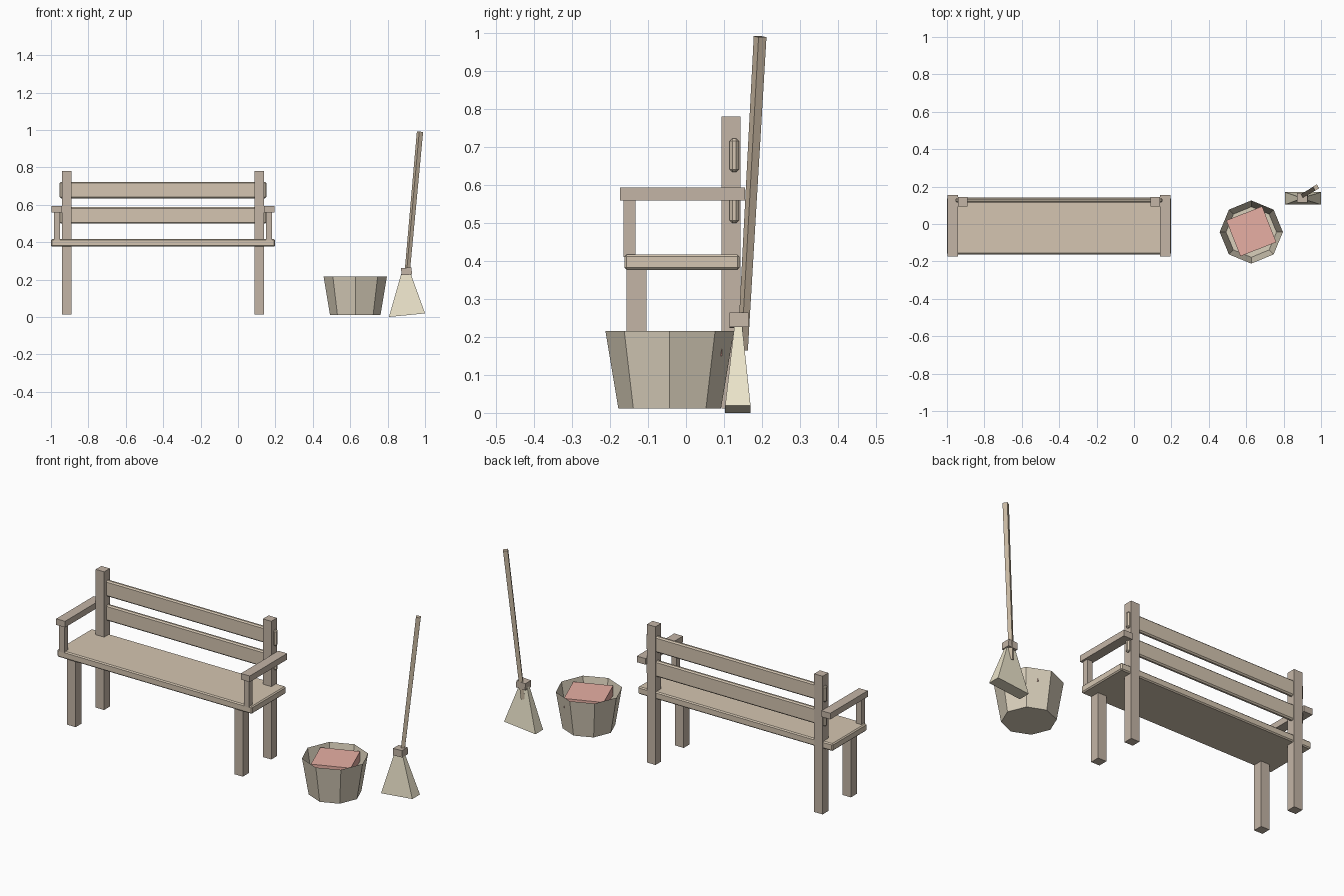
import bpy, bmesh, math
from mathutils import Vector, Matrix

if "Cube" in bpy.data.objects:
    bpy.data.objects.remove(bpy.data.objects["Cube"])


def material(name, rgb):
    m = bpy.data.materials.new(name)
    m.diffuse_color = (*rgb, 1)
    m.use_nodes = True
    m.node_tree.nodes["Principled BSDF"].inputs["Base Color"].default_value = m.diffuse_color
    return m


PLANK = material("plank_wood", (0.66, 0.56, 0.44))
POST = material("post_wood", (0.55, 0.46, 0.38))
HANDLE = material("handle_wood", (0.58, 0.48, 0.36))
BUCKET = material("bucket_wood", (0.70, 0.63, 0.50))
STRAW = material("straw", (0.84, 0.78, 0.60))
RED = material("red", (0.80, 0.43, 0.37))


def finish(name, bm, mat):
    bmesh.ops.recalc_face_normals(bm, faces=bm.faces)
    me = bpy.data.meshes.new(name)
    bm.to_mesh(me)
    bm.free()
    me.materials.append(mat)
    ob = bpy.data.objects.new(name, me)
    bpy.context.collection.objects.link(ob)
    return ob


def box(name, x, y, z, mat, bevel=0):
    """Box from (min, max) ranges on each axis, optionally chamfered."""
    bm = bmesh.new()
    bmesh.ops.create_cube(bm, size=1)
    for v in bm.verts:
        v.co = [r[0] if c < 0 else r[1] for c, r in zip(v.co, (x, y, z))]
    if bevel:
        bmesh.ops.bevel(bm, geom=bm.edges[:], offset=bevel, segments=1,
                        affect='EDGES')
    return finish(name, bm, mat)


def loft(name, rings, mat, cap_top=True):
    """Skin between two rings of points, bottom first."""
    bm = bmesh.new()
    lo, hi = [[bm.verts.new(p) for p in r] for r in rings]
    n = len(lo)
    for i in range(n):
        j = (i + 1) % n
        bm.faces.new((lo[i], lo[j], hi[j], hi[i]))
    bm.faces.new(lo[::-1])
    if cap_top:
        bm.faces.new(hi)
    return finish(name, bm, mat)


# Bench: seat and back slats
MID = -0.401
box("seat", (-1.0, 0.198), (-0.162, 0.141), (0.376, 0.417), PLANK, 0.006)
box("upper_back_slat", (-0.954, 0.152), (0.115, 0.139), (0.634, 0.722), PLANK, 0.007)
box("lower_back_slat", (-0.954, 0.152), (0.115, 0.139), (0.499, 0.587), PLANK, 0.007)

# Bench: legs, posts and arms, mirrored about the bench middle
for side, s in (("left", -1), ("right", 1)):
    def span(a, b):
        return tuple(sorted((MID + s * a, MID + s * b)))
    box(side + "_back_post", span(0.488, 0.540), (0.094, 0.144), (0.012, 0.78), POST)
    box(side + "_front_leg", span(0.488, 0.540), (-0.156, -0.104), (0.012, 0.39), POST)
    box(side + "_armrest", span(0.541, 0.595), (-0.174, 0.155), (0.559, 0.593), POST)
    box(side + "_arm_support", span(0.552, 0.584), (-0.164, -0.133), (0.41, 0.565), POST)


# Bucket: open eight-sided shell with a red block inside
BX, BY = 0.627, -0.043


def octagon(r, z):
    return [(BX + r * math.cos(k * math.pi / 4), BY + r * math.sin(k * math.pi / 4), z)
            for k in range(8)]


loft("bucket", (octagon(0.135, 0.011), octagon(0.169, 0.215)), BUCKET, cap_top=False)
block = box("red_block", (-0.103, 0.103), (-0.103, 0.103), (0.15, 0.203), RED)
block.data.transform(Matrix.Translation((BX, BY + 0.004, 0))
                     @ Matrix.Rotation(math.radians(21.5), 4, 'Z'))

# Broom: tapered square handle leaning back and to the right
bottom, top = Vector((0.898, 0.149, 0.165)), Vector((0.973, 0.195, 0.99))
axis = (top - bottom).normalized()
side_dir = axis.cross(Vector((0, 0, 1))).normalized()
lean_dir = side_dir.cross(axis)


def square(c, h):
    return [c + side_dir * a * h + lean_dir * b * h
            for a, b in ((-1, -1), (1, -1), (1, 1), (-1, 1))]


loft("broom_handle", (square(bottom, 0.010), square(top, 0.0122)), HANDLE)

# Broom: flared straw head and the binding around its neck
base = [(0.807, 0.103, 0.0), (1.0, 0.103, 0.019), (1.0, 0.170, 0.019), (0.807, 0.170, 0.0)]
neck = [(0.874, 0.128, 0.235), (0.922, 0.128, 0.235),
        (0.922, 0.147, 0.235), (0.874, 0.147, 0.235)]
loft("broom_head", (base, neck), STRAW)
tie = box("broom_binding", (-0.028, 0.028), (-0.025, 0.025), (-0.019, 0.019), POST)
tie.data.transform(Matrix.Translation((0.901, 0.140, 0.244))
                   @ Matrix.Rotation(math.radians(-3), 4, 'Y'))
